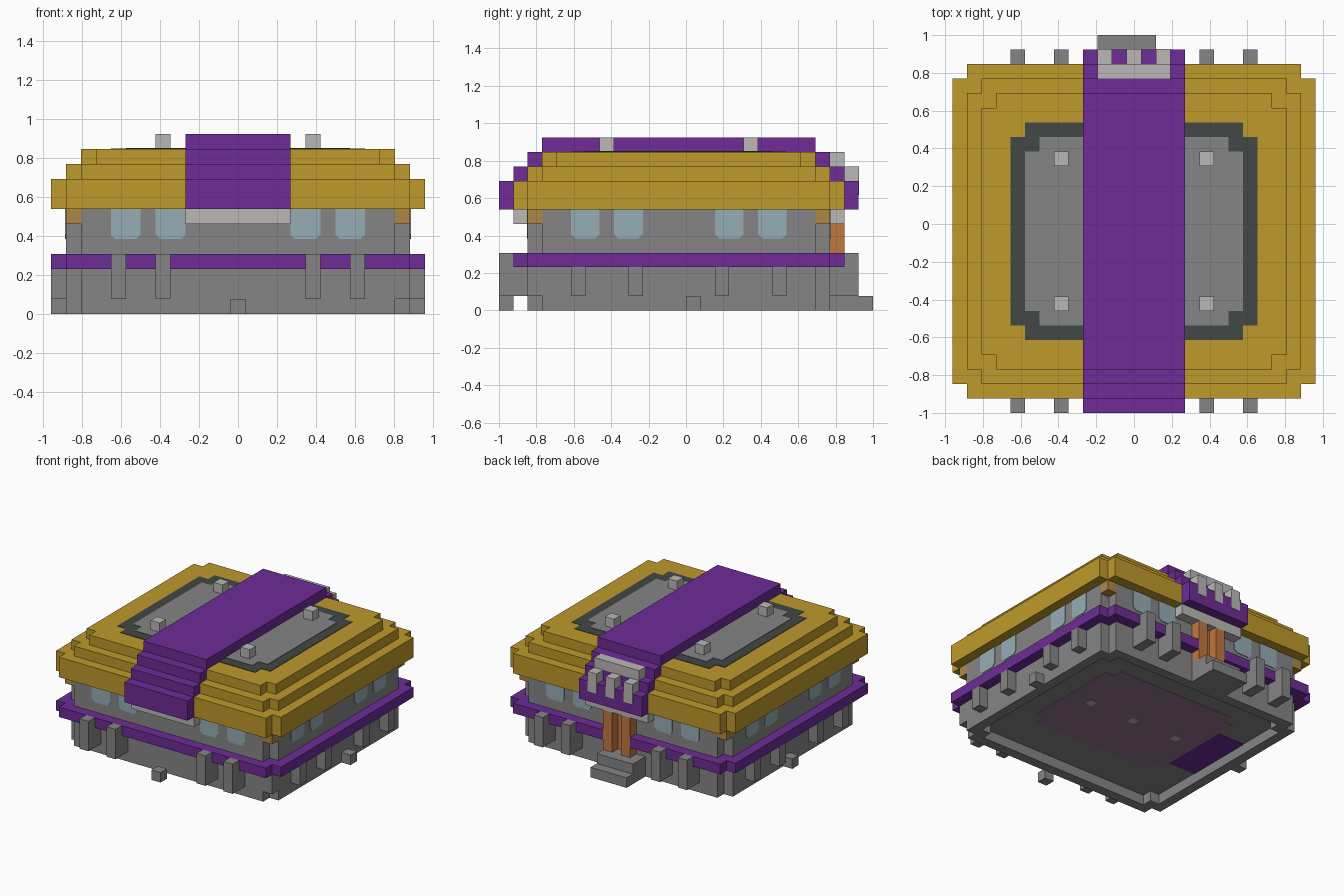
import bpy, bmesh

U = 1 / 13  # one block

cube = bpy.data.objects.get("Cube")
if cube:
    bpy.data.objects.remove(cube, do_unlink=True)


def material(name, rgb):
    m = bpy.data.materials.new(name)
    m.use_nodes = True
    m.diffuse_color = (*rgb, 1)
    m.node_tree.nodes["Principled BSDF"].inputs["Base Color"].default_value = (*rgb, 1)
    return m


GOLD = material("gold", (0.52, 0.32, 0.024))
PURPLE = material("purple", (0.156, 0.025, 0.305))
GRAY = material("gray", (0.235, 0.235, 0.235))
LIGHT = material("light gray", (0.49, 0.485, 0.47))
SLATE = material("slate", (0.054, 0.065, 0.061))
GLASS = material("pale blue", (0.305, 0.423, 0.462))
ORANGE = material("orange", (0.527, 0.188, 0.051))
TAN = material("tan", (0.42, 0.242, 0.06))
MAUVE = material("mauve", (0.29, 0.18, 0.27))


def prism(bm, points, z0, z1):
    """Extrude an outline in block units."""
    base = [bm.verts.new((x * U, y * U, z0 * U)) for x, y in points]
    face = bm.faces.new(base)
    top = bmesh.ops.extrude_face_region(bm, geom=[face])["geom"]
    for v in top:
        if isinstance(v, bmesh.types.BMVert):
            v.co.z = z1 * U


def finish(name, mat, bm):
    bmesh.ops.recalc_face_normals(bm, faces=bm.faces)
    mesh = bpy.data.meshes.new(name)
    bm.to_mesh(mesh)
    bm.free()
    mesh.materials.append(mat)
    obj = bpy.data.objects.new(name, mesh)
    bpy.context.collection.objects.link(obj)
    return obj


def blocks(name, mat, boxes):
    """Boxes given as x0, x1, y0, y1, z0, z1."""
    bm = bmesh.new()
    for x0, x1, y0, y1, z0, z1 in boxes:
        prism(bm, [(x0, y0), (x1, y0), (x1, y1), (x0, y1)], z0, z1)
    return finish(name, mat, bm)


def notched(w, y0, y1, gap=None):
    """Rectangle with one-block corner notches and an optional gap at the back."""
    right = [(w - 1, y0), (w - 1, y0 + 1), (w, y0 + 1),
             (w, y1 - 1), (w - 1, y1 - 1), (w - 1, y1)]
    if gap:
        right += [(gap, y1), (gap, y1 - 1)]
    return right + [(-x, y) for x, y in reversed(right)]


def slab(name, mat, outline, z0, z1):
    bm = bmesh.new()
    prism(bm, outline, z0, z1)
    return finish(name, mat, bm)


# Walls, with a hollow foot ring under them
slab("walls", GRAY, notched(11.5, -11, 10), 1, 7)
bm = bmesh.new()
outer = notched(11.5, -11, 10)
inner = notched(10.5, -10, 9)
rings = [[bm.verts.new((x * U, y * U, z * U)) for x, y in pts]
         for pts, z in ((outer, 1), (outer, 0), (inner, 0), (inner, 1))]
for a, b in zip(rings, rings[1:]):
    for i in range(len(a)):
        j = (i + 1) % len(a)
        bm.faces.new((a[i], a[j], b[j], b[i]))
finish("foot_ring", GRAY, bm)

# Underside floor panels
slab("floor_panel", MAUVE, notched(7.5, -6, 6), 0.95, 1)
blocks("floor_patch", PURPLE, [(-10.5, -7.5, -4, 3, 0.95, 1)])
blocks("floor_lamps", LIGHT, [(x - 0.4, x + 0.4, -0.5, 0.3, 0.9, 1) for x in (-5, 0, 5)])

# Ledge with a gap for the door
slab("ledge", PURPLE, notched(12.5, -12, 11, 1.5), 3, 4)

# Buttresses
front_back = []
for x in (-8, -5, 5, 8):
    for y_out, y_in, y_wall in ((-13, -12, -11), (12, 11, 10)):
        front_back.append((x - 0.5, x + 0.5, y_in, y_out, 1, 4))
        front_back.append((x - 0.5, x + 0.5, y_wall, y_in, 1, 3))
blocks("front_and_back_buttresses", GRAY, front_back)
blocks("side_buttresses", GRAY,
       [(s * 11.5, s * 12.5, y, y + 1, 1, 3) for s in (-1, 1) for y in (-8, -4, 2, 6)])
blocks("corner_buttress", GRAY, [(10.5, 11.5, -11, -10, 1, 3)])
blocks("ground_blocks", GRAY, [(-0.5, 0.5, -13, -12, 0, 1),
                               (-12.5, -11.5, 0, 1, 0, 1), (11.5, 12.5, 0, 1, 0, 1)])

# Corner brackets under the eaves
blocks("corner_brackets", TAN,
       [(s * 10.5, s * 11.5, y, y + 1, 6, 7) for s in (-1, 1) for y in (-11, 9)])

# Windows with clipped lower corners
PANE = [(-1, 7), (-1, 5.3), (-0.7, 5), (0.7, 5), (1, 5.3), (1, 7)]


def windows(name, centres, wall, along_x):
    bm = bmesh.new()
    for c in centres:
        for w in wall:
            out = w + (0.06 if w > 0 else -0.06)
            loops = []
            for d in (w, out):
                pts = [(c + a, d, z) if along_x else (d, c + a, z) for a, z in PANE]
                loops.append([bm.verts.new([k * U for k in p]) for p in pts])
            bm.faces.new(loops[0])
            bm.faces.new(loops[1])
            for i in range(len(PANE)):
                j = (i + 1) % len(PANE)
                bm.faces.new((loops[0][i], loops[0][j], loops[1][j], loops[1][i]))
    finish(name, GLASS, bm)


windows("front_and_back_windows", (-7.5, -4.5, 4.5, 7.5), (-11, 10), True)
windows("side_windows", (-7, -4, 3, 6), (-11.5, 11.5), False)

# Door posts, panel and steps
blocks("door", ORANGE, [(-1.5, -0.5, 10, 11, 2, 6), (0.5, 1.5, 10, 11, 2, 6),
                        (-0.5, 0.5, 10, 10.1, 2, 6)])
blocks("steps", GRAY, [(-2.5, 1.5, 12, 13, 0, 1), (-2.5, 1.5, 10, 12, 0, 2)])

# Stepped roof, and the broad band running over it
slab("roof_eaves", GOLD, notched(12.5, -12, 11), 7, 9)
slab("roof_middle", GOLD, notched(11.5, -11, 10), 9, 10)
slab("roof_top", GOLD, notched(10.5, -10, 9), 10, 11)
blocks("roof_band", PURPLE, [(-3.5, 3.5, i - 13, 12 - i, z0, z1)
                             for i, (z0, z1) in enumerate(((7, 9), (9, 10), (10, 11), (11, 12)))])
blocks("band_brackets", LIGHT, [(-3.5, 3.5, -12, -11, 6, 7), (-3.5, 3.5, 10, 11, 6, 7)])

# Roof panel and its corner knobs
slab("roof_panel_border", SLATE, notched(8.5, -8, 7), 11, 11.04)
slab("roof_panel", GRAY, notched(7.5, -7, 6), 11.03, 11.08)
blocks("roof_knobs", LIGHT,
       [(x - 0.5, x + 0.5, y, y + 1, 11, 12) for x in (-5, 5) for y in (-6, 4)])

# Toothed crest above the door
teeth = [(x - 0.5, x + 0.5, 11, 12.03, 8, 10) for x in (-2, 0, 2)]
blocks("crest", LIGHT, [(-2.5, 2.5, 10, 11, 10, 11)] + teeth)
